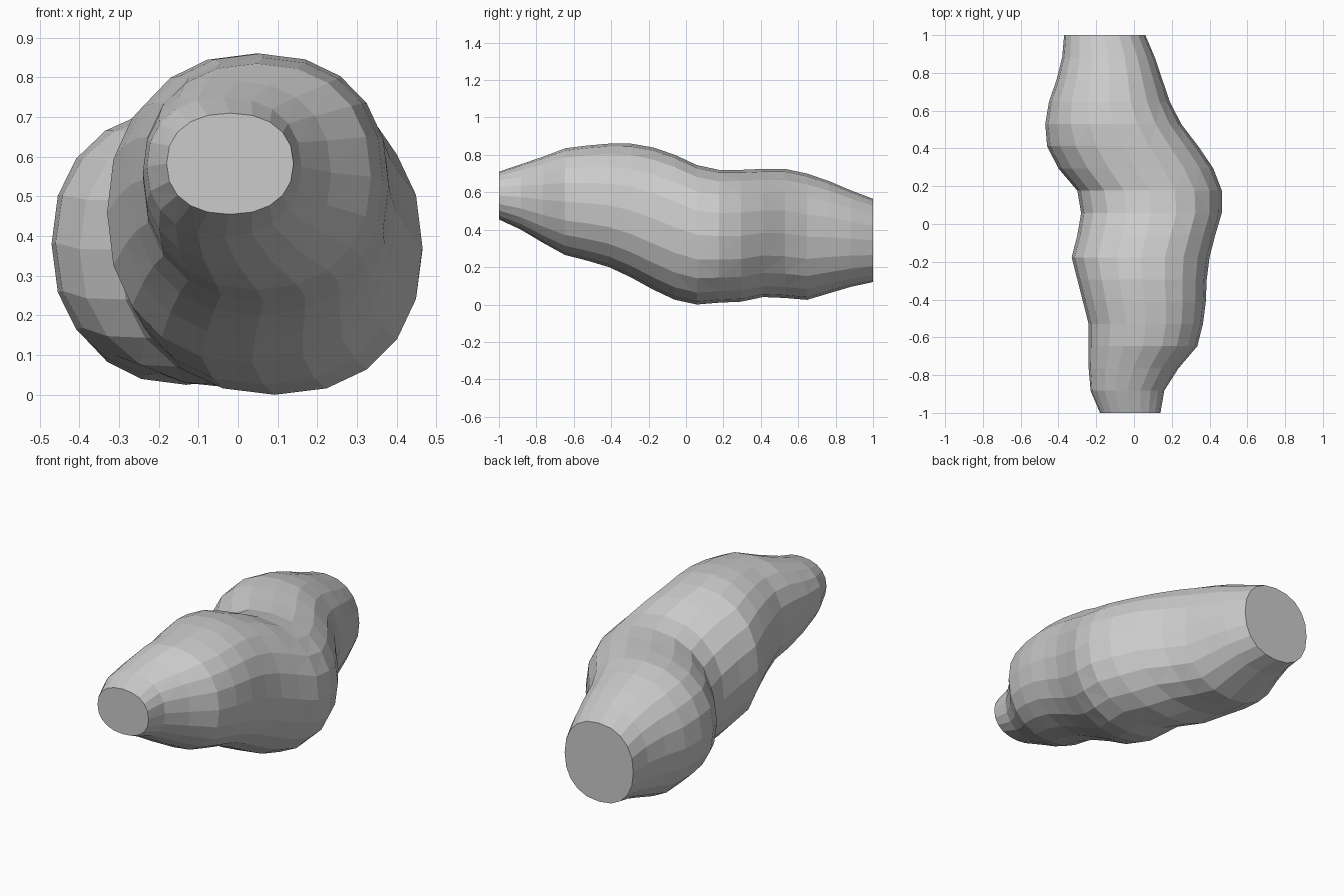
import bpy, bmesh
from math import sin, cos, pi, copysign

if "Cube" in bpy.data.objects:
    bpy.data.objects.remove(bpy.data.objects["Cube"])

SIDES = 20
ROUND = 2.25   # slightly squarer than an ellipse

# Cross-sections evenly spaced from front to back: x min, x max, z min, z max
sections = [
    (-.18, .14, .455, .71), (-.23, .16, .40, .75), (-.24, .235, .33, .79),
    (-.24, .335, .265, .835), (-.24, .365, .235, .85), (-.27, .38, .20, .86),
    (-.30, .385, .145, .86), (-.33, .40, .08, .84), (-.30, .43, .025, .80),
    (-.28, .465, 0, .745), (-.30, .465, .01, .72), (-.40, .42, .015, .72),
    (-.46, .34, .04, .725), (-.47, .25, .035, .725), (-.45, .19, .025, .70),
    (-.41, .15, .06, .66), (-.38, .11, .095, .61), (-.37, .06, .12, .565)]


def bulge(v):
    return copysign(abs(v) ** (2 / ROUND), v)


# Winding body lofted through the rings, with flat cut ends
bm = bmesh.new()
rings = []
for i, (x0, x1, z0, z1) in enumerate(sections):
    y = -1 + 2 * i / (len(sections) - 1)
    ring = []
    for k in range(SIDES):
        a = 2 * pi * k / SIDES
        ring.append(bm.verts.new(((x0 + x1) / 2 + (x1 - x0) / 2 * bulge(cos(a)), y,
                                  (z0 + z1) / 2 + (z1 - z0) / 2 * bulge(sin(a)))))
    rings.append(ring)
for r, s in zip(rings, rings[1:]):
    for k in range(SIDES):
        n = (k + 1) % SIDES
        bm.faces.new((r[k], r[n], s[n], s[k]))
bmesh.ops.triangulate(bm, faces=bm.faces[:])
bm.faces.new(rings[0])
bm.faces.new(rings[-1])
bmesh.ops.recalc_face_normals(bm, faces=bm.faces[:])

mesh = bpy.data.meshes.new("winding_body")
bm.to_mesh(mesh)
bm.free()
bpy.context.collection.objects.link(bpy.data.objects.new("winding_body", mesh))
